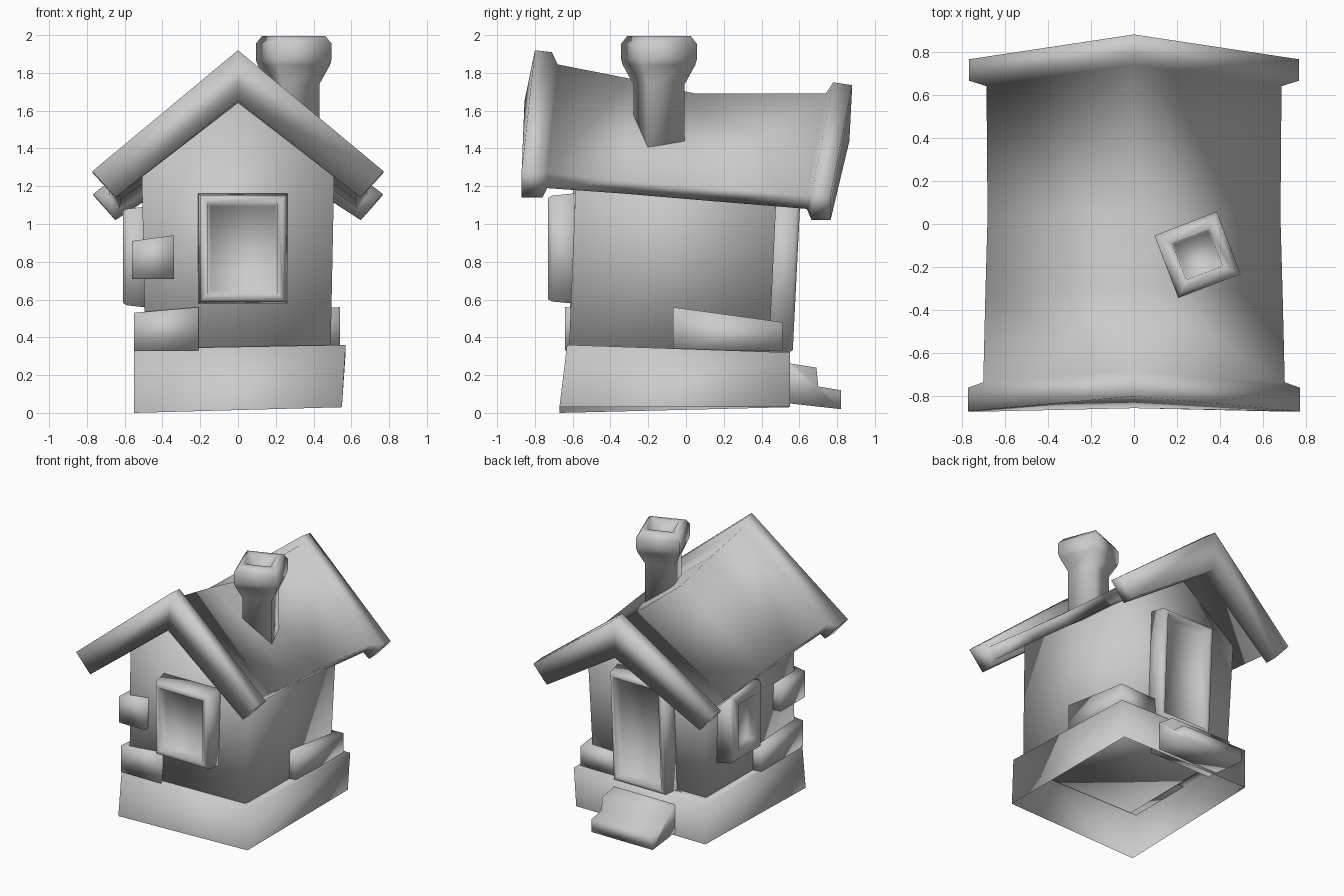
import bpy
import bmesh
from math import cos, sin, radians

cube = bpy.data.objects.get("Cube")
if cube:
    bpy.data.objects.remove(cube, do_unlink=True)

# One plain grey for the whole house
grey = bpy.data.materials.new("plain grey")
grey.use_nodes = True
colour = (0.6, 0.6, 0.6, 1)
grey.diffuse_color = colour
grey.node_tree.nodes["Principled BSDF"].inputs["Base Color"].default_value = colour


def loft(name, rings, cap_start=True, cap_end=True):
    """Skin a series of matching point rings, optionally capping the ends."""
    n = len(rings[0])
    verts = [p for ring in rings for p in ring]
    faces = []
    for r in range(len(rings) - 1):
        for i in range(n):
            j = (i + 1) % n
            faces.append((r * n + i, r * n + j, (r + 1) * n + j, (r + 1) * n + i))
    if cap_start:
        faces.append(tuple(reversed(range(n))))
    if cap_end:
        last = (len(rings) - 1) * n
        faces.append(tuple(range(last, last + n)))
    mesh = bpy.data.meshes.new(name)
    mesh.from_pydata(verts, [], faces)
    bm = bmesh.new()
    bm.from_mesh(mesh)
    bmesh.ops.recalc_face_normals(bm, faces=bm.faces)
    bm.to_mesh(mesh)
    bm.free()
    mesh.materials.append(grey)
    mesh.shade_smooth()
    bpy.context.collection.objects.link(bpy.data.objects.new(name, mesh))


def rect(x0, x1, y0, y1, heights):
    """Counter-clockwise rectangle with a height for each corner."""
    corners = [(x0, y0), (x1, y0), (x1, y1), (x0, y1)]
    return [(x, y, z) for (x, y), z in zip(corners, heights)]


def chevron(peak, eave_x, eave, under_peak, under_x, under_eave, y_peak, y_under, y_eave):
    """Inverted V outline used along the roof."""
    return [(-eave_x, y_eave, eave), (-under_x, y_eave, under_eave),
            (0, y_under, under_peak), (under_x, y_eave, under_eave),
            (eave_x, y_eave, eave), (0, y_peak, peak)]


def framed_panel(name, place, u0, u1, z0, z1, wall, out, border, depth, lean=0):
    """Block standing proud of a wall with a sunken middle."""
    rings = []
    for inset, d in ((-0.015, wall), (0, out - 0.02), (0.012, out),
                     (border, out), (border + 0.015, out - depth)):
        a, b, c, e = u0 + inset, u1 - inset, z0 + inset, z1 - inset
        rings.append([place(u, d + lean * (z - z0), z)
                      for u, z in ((a, c), (b, c), (b, e), (a, e))])
    loft(name, rings)


# Foundation, hollow underneath, with a floor inside the walls
loft("foundation", [
    rect(-0.55, 0.55, -0.67, 0.55, (0, 0.03, 0.03, 0.03)),
    rect(-0.55, 0.57, -0.63, 0.55, (0.34, 0.36, 0.32, 0.33)),
    rect(-0.45, 0.45, -0.55, 0.42, (0.33, 0.34, 0.32, 0.33)),
], cap_start=False)


# Walls with gable ends, lofted from front to back
def gable(y_low, y_high, half_low, half_high, eave, peak):
    return [(-half_low, y_low, 0.32), (half_low, y_low, 0.32),
            (half_high, y_high, eave), (0, y_high, peak), (-half_high, y_high, eave)]


loft("walls", [gable(-0.62, -0.58, 0.49, 0.51, 1.3, 1.72),
               gable(0.44, 0.48, 0.48, 0.5, 1.18, 1.58)])

# Sagging roof that swells into a heavy beam at each gable
loft("roof", [
    chevron(1.92, 0.77, 1.28, 1.65, 0.65, 1.14, -0.80, -0.855, -0.87),
    chevron(1.91, 0.77, 1.27, 1.64, 0.65, 1.14, -0.71, -0.73, -0.76),
    chevron(1.845, 0.70, 1.27, 1.71, 0.64, 1.19, -0.68, -0.69, -0.735),
    chevron(1.77, 0.69, 1.23, 1.65, 0.63, 1.16, -0.30, -0.30, -0.32),
    chevron(1.69, 0.68, 1.20, 1.58, 0.62, 1.13, 0.05, 0.05, 0.03),
    chevron(1.69, 0.685, 1.15, 1.56, 0.63, 1.08, 0.74, 0.72, 0.64),
    chevron(1.75, 0.765, 1.16, 1.45, 0.65, 1.02, 0.78, 0.76, 0.665),
    chevron(1.735, 0.765, 1.15, 1.44, 0.65, 1.02, 0.88, 0.865, 0.765),
])

# Twisted chimney with flared cap and shallow flue
chimney = []
turn = radians(21)
for half, z in ((0.105, 1.35), (0.105, 1.74), (0.148, 1.84), (0.155, 1.87),
                (0.155, 1.955), (0.13, 1.995), (0.09, 1.995), (0.085, 1.94)):
    ring = []
    for sx, sy in ((-1, -1), (1, -1), (1, 1), (-1, 1)):
        x, y = sx * half, sy * half
        ring.append((0.295 + x * cos(turn) - y * sin(turn),
                     -0.143 + x * sin(turn) + y * cos(turn), z))
    chimney.append(ring)
loft("chimney", chimney)

# Windows on the front and on one side, door at the back
framed_panel("front_window", lambda u, d, z: (u, -d, z),
             -0.2, 0.25, 0.59, 1.15, 0.56, 0.73, 0.04, 0.06)
framed_panel("side_window", lambda u, d, z: (-d, -u, z),
             -0.31, 0.05, 0.57, 1.08, 0.46, 0.61, 0.08, 0.06)
framed_panel("door", lambda u, d, z: (-u, d, z),
             -0.23, 0.22, 0.32, 1.17, 0.41, 0.565, 0.035, 0.06, lean=0.05)

# Loose stones at the corners: x range, y range, bottom, corner heights
stones = {
    "front_corner_stone": (-0.55, -0.21, -0.64, -0.12, 0.33, (0.53, 0.56, 0.52, 0.5)),
    "upper_corner_stone": (-0.56, -0.34, -0.65, -0.35, 0.71, (0.91, 0.94, 0.93, 0.9)),
    "back_corner_stone": (0.23, 0.54, -0.07, 0.51, 0.33, (0.54, 0.56, 0.48, 0.47)),
}
for name, (x0, x1, y0, y1, bottom, tops) in stones.items():
    loft(name, [rect(x0, x1, y0, y1, (bottom,) * 4), rect(x0, x1, y0, y1, tops)])

# Doorstep: stepped side profile swept across
profile = [(0.46, 0.06), (0.82, 0.02), (0.82, 0.12), (0.7, 0.14),
           (0.69, 0.24), (0.56, 0.26), (0.46, 0.33)]
loft("doorstep", [[(x, y, z) for y, z in profile] for x in (-0.29, 0.23)])
